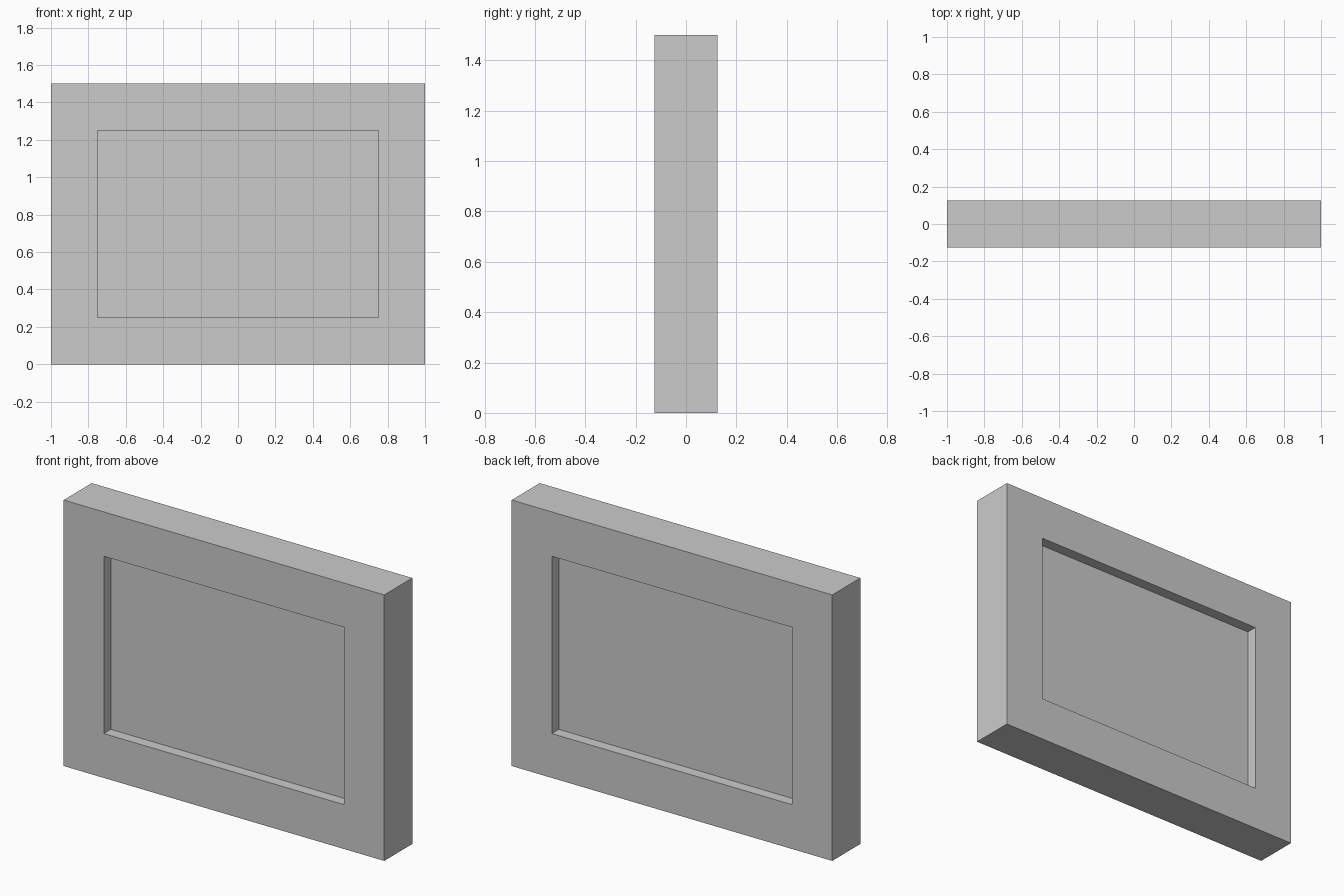
import bpy, bmesh
from mathutils import Matrix, Vector

if "Cube" in bpy.data.objects:
    bpy.data.objects.remove(bpy.data.objects["Cube"])

WIDTH, DEPTH, HEIGHT = 2.0, 0.25, 1.5
BORDER, RECESS = 0.25, 0.0625

# Solid slab standing on the ground
bm = bmesh.new()
bmesh.ops.create_cube(bm, size=1.0, matrix=Matrix.Translation((0, 0, HEIGHT / 2))
                      @ Matrix.Diagonal((WIDTH, DEPTH, HEIGHT, 1)))
bm.normal_update()

# Recessed panel on front and back: inset the border, then sink the inner face
for face in [f for f in bm.faces if abs(f.normal.y) > 0.9]:
    direction = Vector((0, 1 if face.normal.y > 0 else -1, 0))
    bmesh.ops.inset_individual(bm, faces=[face], thickness=BORDER, use_even_offset=True)
    bmesh.ops.inset_individual(bm, faces=[face], thickness=0.0)
    bmesh.ops.translate(bm, verts=face.verts[:], vec=-direction * RECESS)

bmesh.ops.recalc_face_normals(bm, faces=bm.faces[:])
mesh = bpy.data.meshes.new("framed_panel")
bm.to_mesh(mesh)
bm.free()
bpy.context.collection.objects.link(bpy.data.objects.new("framed_panel", mesh))
